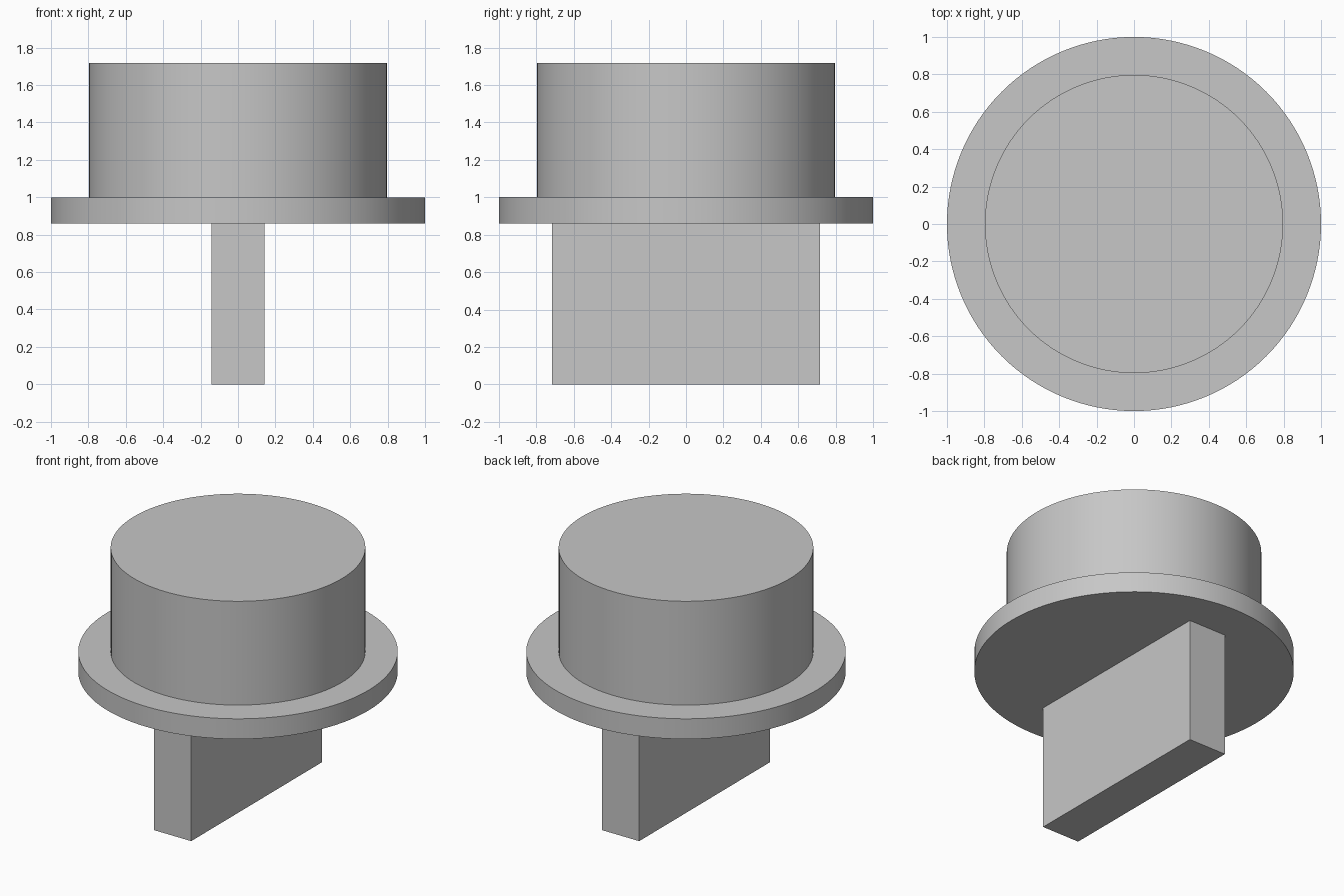
import bpy
import math

cube = bpy.data.objects.get("Cube")
if cube:
    bpy.data.objects.remove(cube, do_unlink=True)

# One plain grey for the whole model
grey = bpy.data.materials.new("plain grey")
grey.use_nodes = True
colour = (0.57, 0.57, 0.57, 1.0)
grey.diffuse_color = colour
grey.node_tree.nodes["Principled BSDF"].inputs["Base Color"].default_value = colour


def disc(name, radius, bottom, top):
    """Upright cylinder with a smooth wall and sharp rims."""
    bpy.ops.mesh.primitive_cylinder_add(
        vertices=128, radius=radius, depth=top - bottom,
        location=(0, 0, (bottom + top) / 2))
    ob = bpy.context.object
    ob.name = name
    ob.data.materials.append(grey)
    bpy.ops.object.shade_smooth_by_angle(angle=math.radians(30))
    return ob


def block(name, width, depth, bottom, top):
    """Upright box centred on the axis."""
    bpy.ops.mesh.primitive_cube_add(size=1, location=(0, 0, (bottom + top) / 2))
    ob = bpy.context.object
    ob.name = name
    ob.scale = (width, depth, top - bottom)
    bpy.ops.object.transform_apply(location=False, rotation=False, scale=True)
    ob.data.materials.append(grey)
    return ob


# Round head, wide collar and the flat tongue beneath
FLANGE_BOTTOM, FLANGE_TOP = 0.86, 1.0
disc("round_head", 0.797, FLANGE_TOP, 1.717)
disc("flange", 1.0, FLANGE_BOTTOM, FLANGE_TOP)
block("tongue", 0.286, 1.43, 0.0, FLANGE_BOTTOM)
